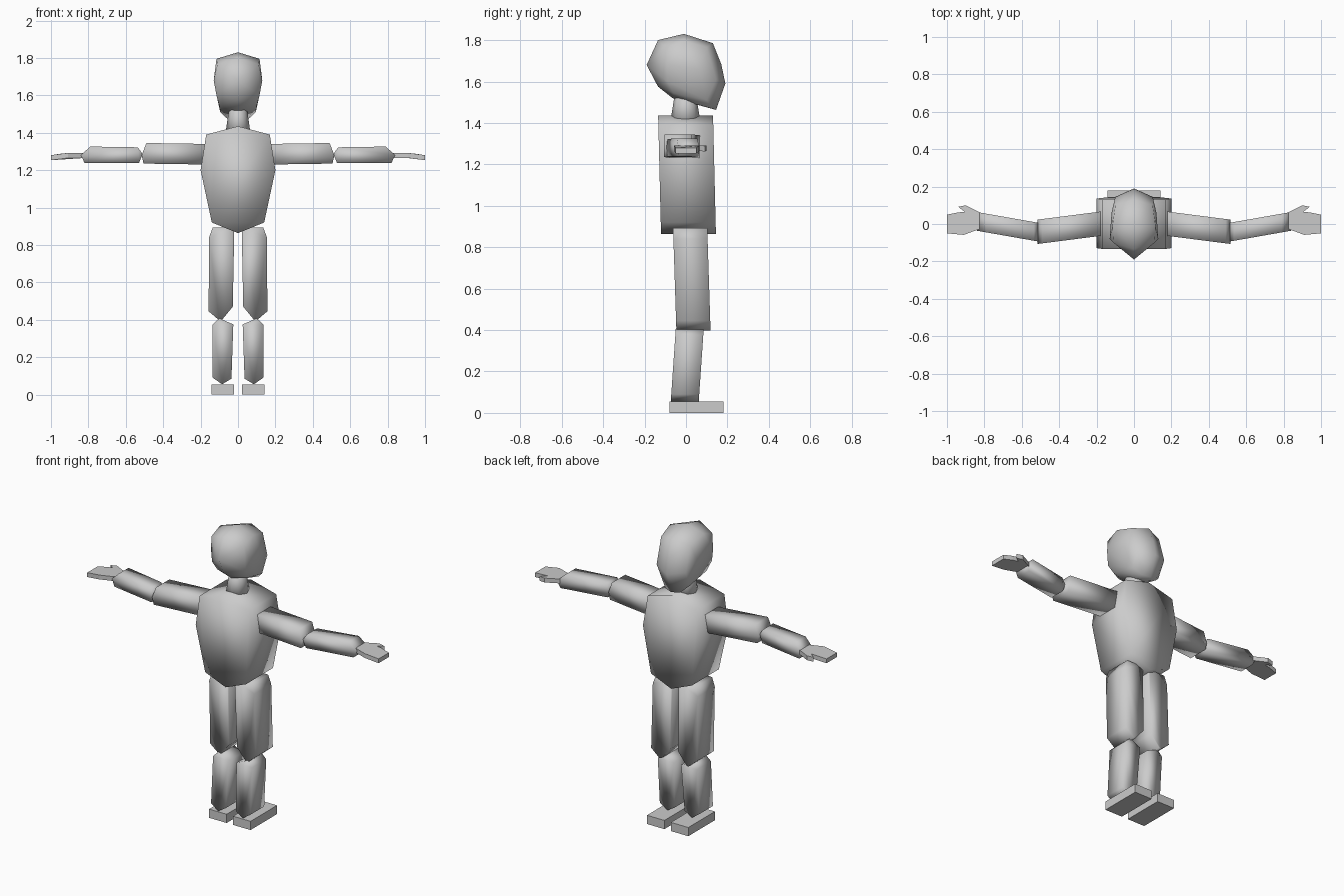
import bpy, bmesh

if "Cube" in bpy.data.objects:
    bpy.data.objects.remove(bpy.data.objects["Cube"])


def finish(name, bm, smooth=True, mirror=False):
    bmesh.ops.recalc_face_normals(bm, faces=bm.faces)
    for f in bm.faces:
        f.smooth = smooth
    me = bpy.data.meshes.new(name)
    bm.to_mesh(me)
    bm.free()
    ob = bpy.data.objects.new(name, me)
    bpy.context.collection.objects.link(ob)
    if mirror:
        m = ob.modifiers.new("mirror", 'MIRROR')
        m.use_clip = False
        m.use_mirror_merge = False
    return ob


def prism(name, profile, depth, axis, a, b, smooth=True, mirror=True):
    """Extrude an xz profile along y; mid-y slides from a=(pos, y) to b=(pos, y) along axis."""
    bm = bmesh.new()
    rings = []
    for s in (-0.5, 0.5):
        ring = []
        for p in profile:
            t = (p[axis] - a[0]) / (b[0] - a[0])
            ring.append(bm.verts.new((p[0], a[1] + t * (b[1] - a[1]) + s * depth, p[1])))
        bm.faces.new(ring)
        rings.append(ring)
    n = len(profile)
    for i in range(n):
        j = (i + 1) % n
        bm.faces.new((rings[0][i], rings[0][j], rings[1][j], rings[1][i]))
    return finish(name, bm, smooth, mirror)


# Torso
half = [(0.17, 1.39), (0.2, 1.2), (0.14, 0.92)]
prism("torso", [(0, 1.435)] + half + [(0, 0.863)] + [(-x, z) for x, z in reversed(half)],
      0.265, 1, (1.435, -0.002), (0.863, 0.012), mirror=False)

# Legs
prism("thigh", [(0.02, 0.875), (0.03, 0.893), (0.135, 0.893), (0.155, 0.84), (0.157, 0.445),
                (0.10, 0.397), (0.085, 0.40), (0.028, 0.47)],
      0.165, 1, (0.893, 0.02), (0.40, 0.036))
prism("shin", [(0.10, 0.408), (0.135, 0.375), (0.135, 0.09), (0.085, 0.055), (0.035, 0.085),
               (0.025, 0.375)],
      0.135, 1, (0.405, 0.018), (0.055, -0.006))
prism("foot", [(0.022, 0), (0.142, 0), (0.142, 0.054), (0.022, 0.054)],
      0.26, 1, (0, 0.05), (0.054, 0.05), smooth=False)

# Arms
prism("upper_arm", [(0.17, 1.34), (0.49, 1.345), (0.515, 1.28), (0.505, 1.235), (0.17, 1.23)],
      0.13, 0, (0.19, 0.0), (0.51, -0.041))
prism("forearm", [(0.51, 1.285), (0.535, 1.322), (0.79, 1.326), (0.84, 1.28), (0.82, 1.237),
                  (0.53, 1.237)],
      0.10, 0, (0.515, -0.043), (0.84, 0.014))

# Hands: flat outline with a thumb, drooping towards the finger tips
outline = [(0.82, 0.06), (0.90, 0.10), (0.94, 0.092), (0.905, 0.065), (0.94, 0.062),
           (1.0, 0.05), (1.0, -0.05), (0.91, -0.058), (0.82, -0.025)]
bm = bmesh.new()
top, low = ([bm.verts.new((x, y, z - max(0, x - 0.92) * 0.15)) for x, y in outline]
            for z in (1.292, 1.265))
bm.faces.new(top)
bm.faces.new(low)
for i in range(len(outline)):
    j = (i + 1) % len(outline)
    bm.faces.new((top[i], top[j], low[j], low[i]))
finish("hand", bm, False, True)

# Neck
bm = bmesh.new()
bmesh.ops.create_cone(bm, cap_ends=True, segments=8, radius1=0.068, radius2=0.045, depth=0.16)
bmesh.ops.scale(bm, vec=(1, 1.1, 1), verts=bm.verts)
bmesh.ops.translate(bm, vec=(0, -0.003, 1.47), verts=bm.verts)
finish("neck", bm)

# Head: faceted convex skull
centre = [(-0.19, 1.68), (-0.135, 1.80), (-0.01, 1.83), (0.13, 1.785), (0.17, 1.685),
          (0.19, 1.59), (0.145, 1.463), (-0.065, 1.52), (-0.135, 1.575)]
sides = [(0.11, -0.10, 1.765), (0.115, -0.01, 1.795), (0.10, 0.10, 1.765), (0.13, -0.08, 1.68),
         (0.12, 0.06, 1.66), (0.10, 0.145, 1.61), (0.05, 0.13, 1.468), (0.095, 0.10, 1.51),
         (0.10, -0.06, 1.545), (0.115, -0.09, 1.60)]
bm = bmesh.new()
for y, z in centre:
    bm.verts.new((0, y, z))
for x, y, z in sides:
    for s in (-1, 1):
        bm.verts.new((s * x, y, z))
res = bmesh.ops.convex_hull(bm, input=bm.verts)
bmesh.ops.delete(bm, geom=[v for v in bm.verts if not v.link_faces], context='VERTS')
finish("head", bm)
